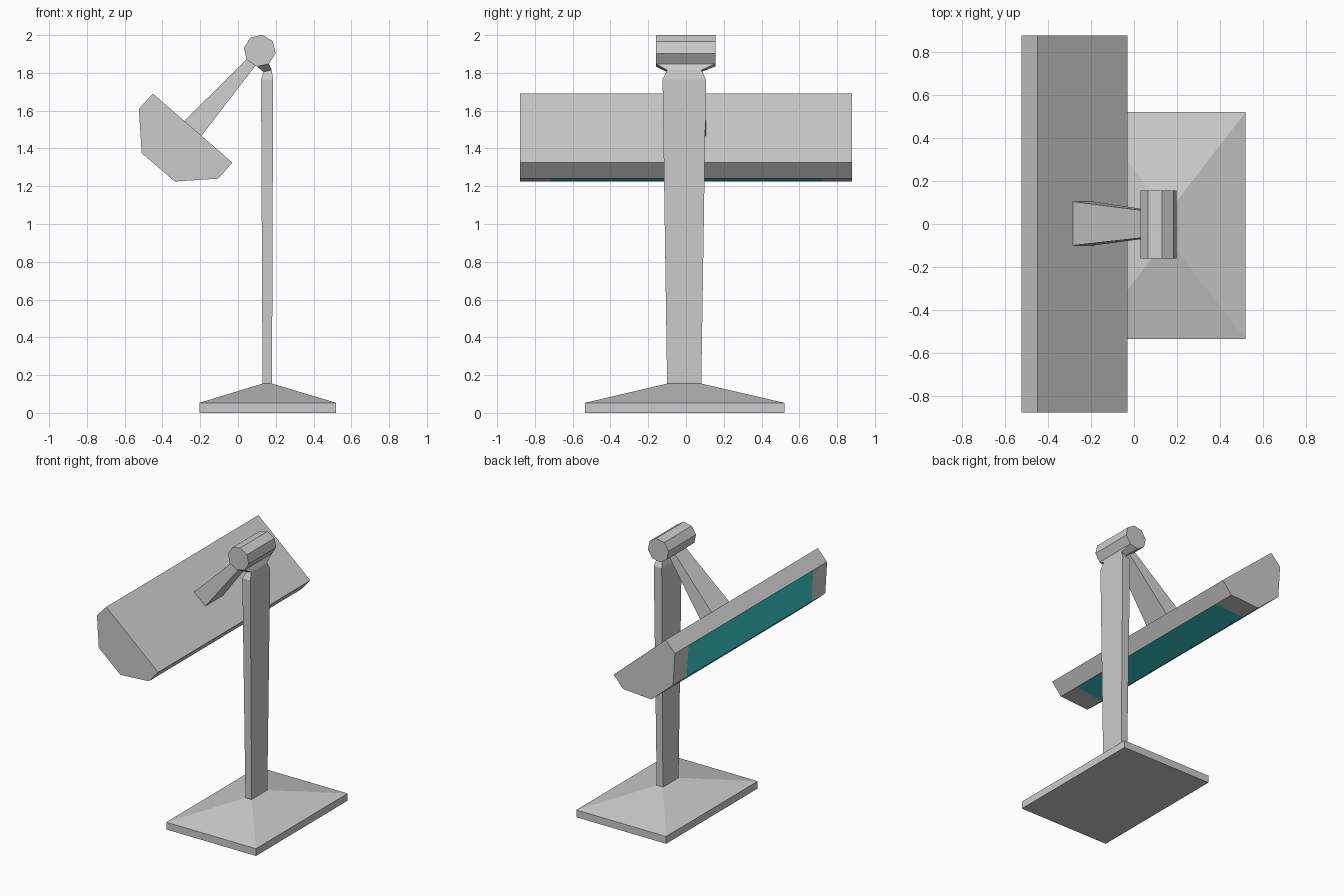
import bpy, math
from math import cos, sin, radians

if "Cube" in bpy.data.objects:
    bpy.data.objects.remove(bpy.data.objects["Cube"])


def make(name, verts, faces):
    me = bpy.data.meshes.new(name)
    me.from_pydata(verts, [], faces)
    ob = bpy.data.objects.new(name, me)
    bpy.context.collection.objects.link(ob)
    return ob


def loft(name, rings, cap_start=True, cap_end=True):
    """Skin a list of rings (equal point counts); recalculates normals."""
    n = len(rings[0])
    verts = [p for r in rings for p in r]
    faces = [(k * n + i, k * n + (i + 1) % n, (k + 1) * n + (i + 1) % n, (k + 1) * n + i)
             for k in range(len(rings) - 1) for i in range(n)]
    if cap_start:
        faces.append(tuple(reversed(range(n))))
    if cap_end:
        faces.append(tuple(range(len(verts) - n, len(verts))))
    return make(name, verts, faces)


def rect(x0, x1, y0, y1, z0, z1=None):
    """Rectangle ring running from edge (x0, z0) to edge (x1, z1)."""
    z1 = z0 if z1 is None else z1
    return [(x0, y0, z0), (x1, y0, z1), (x1, y1, z1), (x0, y1, z0)]


def slice_at(profile, y):
    return [(x, y, z) for x, z in profile]


# Pivot outline: octagon in the xz plane, ordered so that the loft along +y faces out
HX, HZ, HR = 0.115, 1.918, 0.085
octagon = [(HX + HR * cos(radians(80 - 45 * i)), HZ + HR * sin(radians(80 - 45 * i)))
           for i in range(8)]
HY0, HY1 = -0.160, 0.157

# Foot with sloped top
foot_top = rect(0.13, 0.18, -0.10, 0.081, 0.155)
loft("base", [rect(-0.205, 0.52, -0.535, 0.522, 0),
              rect(-0.205, 0.52, -0.535, 0.522, 0.053), foot_top], cap_end=False)

# Upright post, tapering, with a neck flaring into the underside of the pivot
(rx, rz), (lx, lz) = octagon[3], octagon[4]
loft("post", [foot_top,
              rect(0.122, 0.186, -0.124, 0.106, 1.765),
              rect(0.135, 0.178, -0.10, 0.081, 1.805, 1.815),
              rect(lx, rx, HY0, HY1, lz, rz)], cap_start=False, cap_end=False)

# Octagonal pivot barrel
loft("pivot", [slice_at(octagon, HY0), slice_at(octagon, HY1)])

# Arm from pivot down to the lamp head
loft("arm", [rect(-0.285, -0.195, -0.10, 0.105, 1.545, 1.465),
             rect(0.047, 0.092, -0.063, 0.062, 1.873, 1.838)])

# Long lamp head; the central section carries the teal light panels
profile = [(-0.45, 1.69), (-0.03, 1.325), (-0.105, 1.24),
           (-0.335, 1.225), (-0.51, 1.375), (-0.525, 1.61)]
head = loft("lamp_head", [slice_at(profile, y) for y in (-0.878, -0.72, 0.72, 0.878)])
body = bpy.data.materials.new("body")
teal = bpy.data.materials.new("light_panel")
teal.diffuse_color = (0.04, 0.62, 0.6, 1)
teal.use_nodes = True
teal.node_tree.nodes["Principled BSDF"].inputs["Base Color"].default_value = teal.diffuse_color
head.data.materials.append(body)
head.data.materials.append(teal)
for i in (2, 3, 4):
    head.data.polygons[len(profile) + i].material_index = 1

# Consistent outward normals
import bmesh
for ob in bpy.data.objects:
    bm = bmesh.new()
    bm.from_mesh(ob.data)
    bmesh.ops.recalc_face_normals(bm, faces=bm.faces)
    bm.to_mesh(ob.data)
    bm.free()
